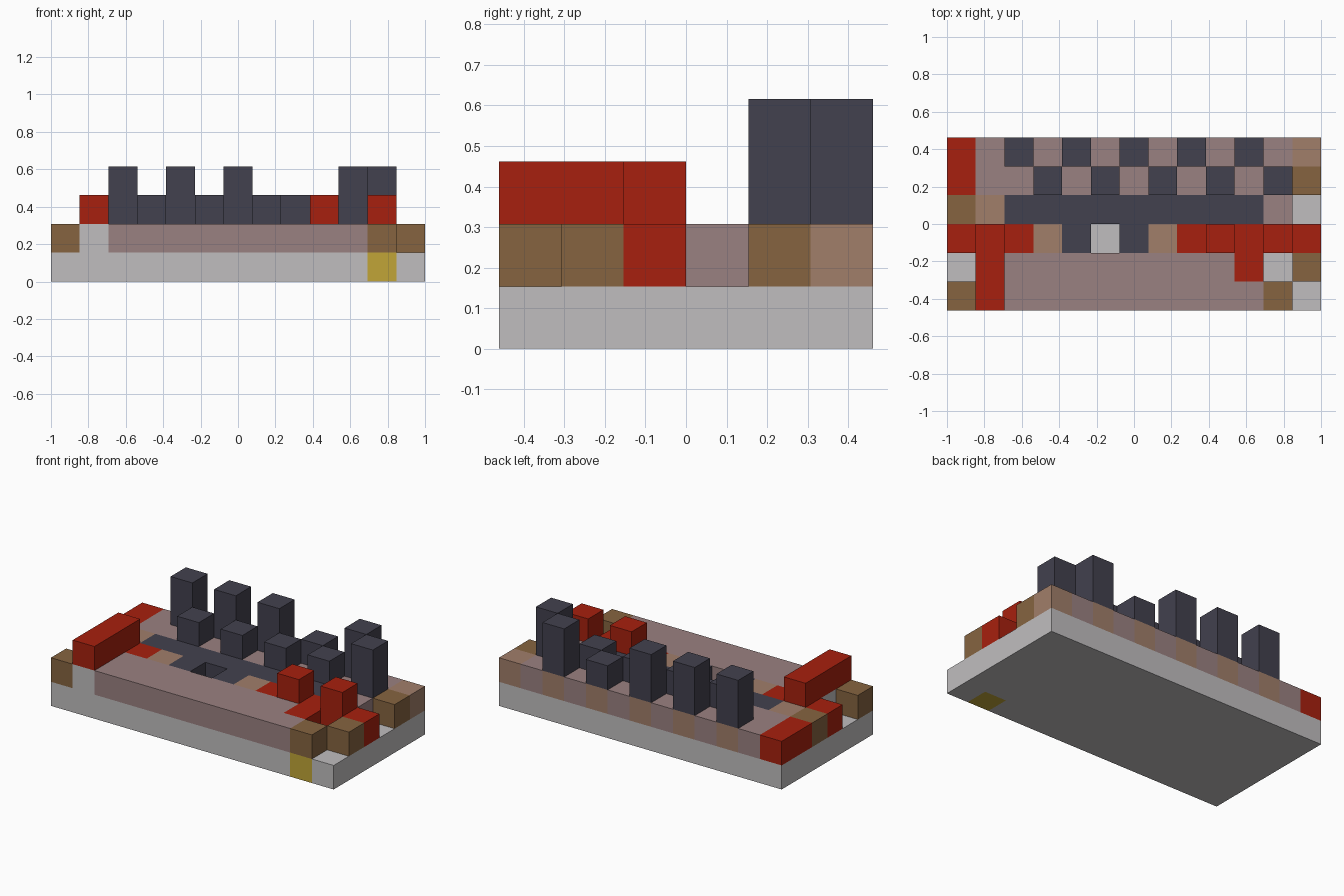
import bpy
import bmesh
from mathutils import Vector

if "Cube" in bpy.data.objects:
    bpy.data.objects.remove(bpy.data.objects["Cube"], do_unlink=True)

COLS, ROWS = 13, 6
CELL = 2 / COLS


def linear(c):
    c /= 255
    return c / 12.92 if c <= 0.04045 else ((c + 0.055) / 1.055) ** 2.4


def make_material(name, rgb):
    mat = bpy.data.materials.new(name)
    mat.use_nodes = True
    colour = (*[linear(c) for c in rgb], 1)
    mat.diffuse_color = colour
    bsdf = next(n for n in mat.node_tree.nodes if n.type == "BSDF_PRINCIPLED")
    bsdf.inputs["Base Color"].default_value = colour
    bsdf.inputs["Roughness"].default_value = 0.9
    return mat


MATERIALS = {
    "g": make_material("pale_grey", (192, 190, 191)),
    "m": make_material("dusty_mauve", (154, 129, 129)),
    "d": make_material("slate", (66, 65, 78)),
    "r": make_material("brick_red", (167, 32, 14)),
    "b": make_material("brown", (134, 100, 64)),
    "t": make_material("tan", (161, 126, 106)),
    "y": make_material("mustard", (193, 165, 55)),
}
KEYS = list(MATERIALS)

# Block plans, one letter per block, back row first; a dot is empty
BASE = ["g" * COLS] * (ROWS - 1) + ["gggggggggggyg"]
GROUND = [
    "rmtmtmtmtmtmt",
    "rmmtmtmtmtmtb",
    "btdddddddddm.",
    "rgrtd.dtrrrrr",
    ".gmmmmmmmmr.b",
    "bgmmmmmmmmmb.",
]
LOW_TOWERS = [
    "..d.d.d.d.d..",
    "...d.d.d.d.d.",
] + ["." * COLS] * 4
HIGH_TOWERS = [
    "..d.d.d...d..",
    "...........d.",
] + ["." * COLS] * 4
RED_WALL = ["." * COLS] * 3 + [".r..........."] * 3
RED_POSTS = ["." * COLS] * 3 + [".........r.r."] + ["." * COLS] * 2


def cells(plan, level):
    return {(x, ROWS - 1 - i, level): key
            for i, row in enumerate(plan)
            for x, key in enumerate(row) if key != "."}


PARTS = {
    "base_slab": cells(BASE, 0),
    "ground_blocks": cells(GROUND, 1),
    "slate_towers": cells(LOW_TOWERS, 2) | cells(HIGH_TOWERS, 3),
    "red_wall": cells(RED_WALL, 2),
    "red_posts": cells(RED_POSTS, 2),
}
SOLID = set().union(*PARTS.values())


def build_part(name, blocks):
    """Make the outer faces of a group of blocks, coloured block by block."""
    bm = bmesh.new()
    for pos, key in blocks.items():
        centre = Vector(pos) + Vector((0.5, 0.5, 0.5))
        for axis in range(3):
            for side in (-1, 1):
                normal = Vector((0, 0, 0))
                normal[axis] = side
                if tuple(int(v) for v in Vector(pos) + normal) in SOLID:
                    continue
                u, v = Vector((0, 0, 0)), Vector((0, 0, 0))
                u[(axis + 1) % 3] = 0.5
                v[(axis + 2) % 3] = 0.5 * side
                mid = centre + normal / 2
                corners = (mid - u - v, mid + u - v, mid + u + v, mid - u + v)
                face = bm.faces.new([
                    bm.verts.new(((p.x - COLS / 2) * CELL,
                                  (p.y - ROWS / 2) * CELL, p.z * CELL))
                    for p in corners])
                face.material_index = KEYS.index(key)
    bmesh.ops.remove_doubles(bm, verts=bm.verts, dist=CELL / 100)
    mesh = bpy.data.meshes.new(name)
    for mat in MATERIALS.values():
        mesh.materials.append(mat)
    bm.to_mesh(mesh)
    bm.free()
    bpy.context.collection.objects.link(bpy.data.objects.new(name, mesh))


for part_name, part_blocks in PARTS.items():
    build_part(part_name, part_blocks)
